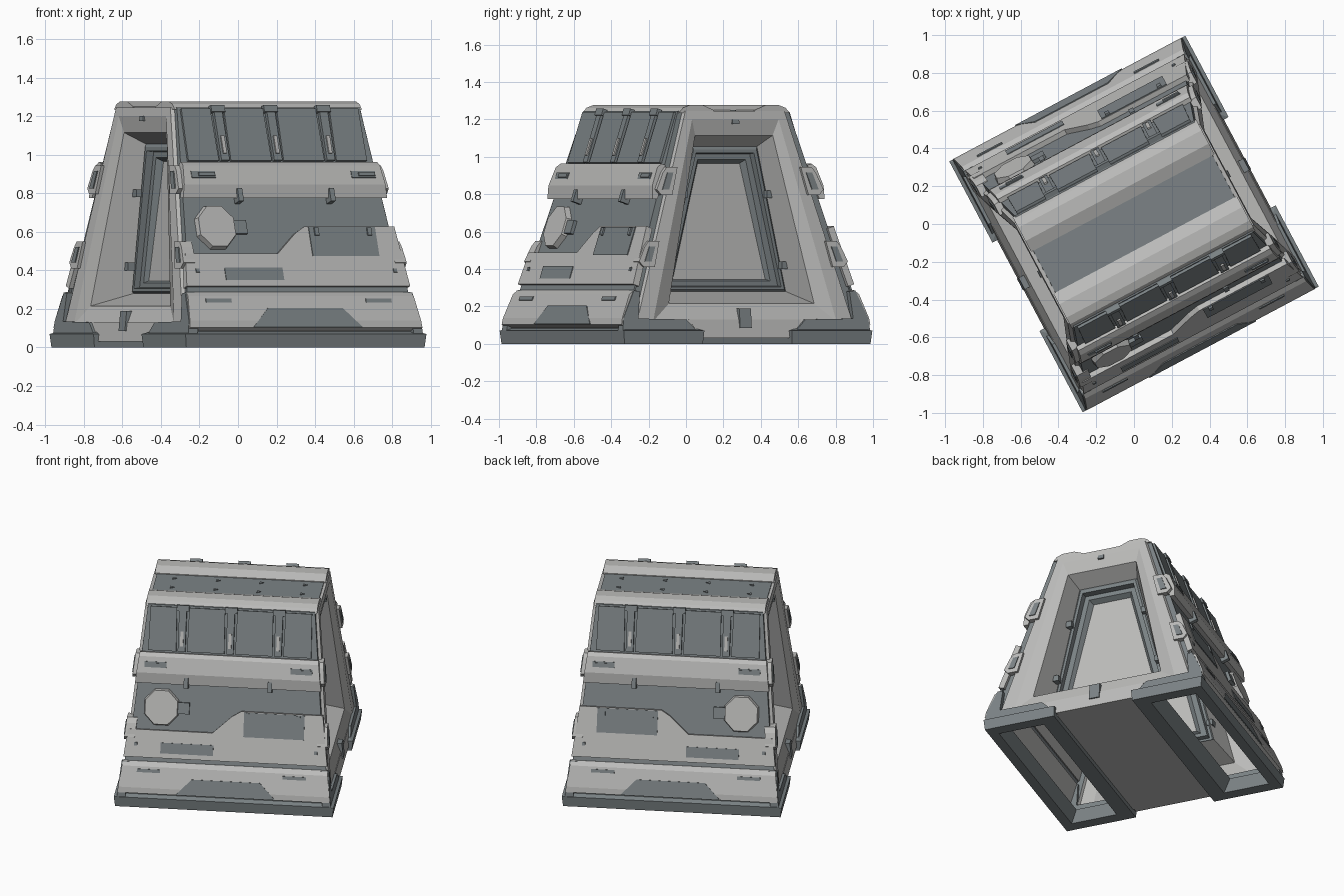
import bpy, bmesh, math
from mathutils import Matrix, Vector

if "Cube" in bpy.data.objects:
    bpy.data.objects.remove(bpy.data.objects["Cube"])

ROT = Matrix.Rotation(math.radians(28), 4, 'Z')


def mat(name, c):
    m = bpy.data.materials.new(name)
    m.diffuse_color = (*c, 1)
    m.use_nodes = True
    m.node_tree.nodes["Principled BSDF"].inputs["Base Color"].default_value = m.diffuse_color
    return m


LIGHT = mat("light_grey", (0.50, 0.50, 0.49))
DARK = mat("slate_grey", (0.20, 0.226, 0.236))


def U(z):                       # half length of the side armour
    return 0.695 - 0.125 * z


def UE(z):                      # half length at the end frames
    return 0.662 - 0.10 * z


def W(z):                       # half width of the leaning sides
    return 0.745 - 0.33 * z


def S(u, z, d=0):               # point on the armoured side, d outward
    return Vector((u, -(W(z) + d * 0.95), z + d * 0.31))


def E(v, z, d=0):               # point on the end face, d outward
    return Vector((UE(z) + d, v, z))


MX, MY = Vector((-1, 1, 1)), Vector((1, -1, 1))
ONE = Vector((1, 1, 1))
SIDES = [ONE, MY]
ENDS = [ONE, MX]
ALL = [ONE, MX, MY, Vector((-1, -1, 1))]


def finish(name, bm, mats):
    bm.transform(ROT)
    me = bpy.data.meshes.new(name)
    bm.to_mesh(me)
    bm.free()
    for m in mats:
        me.materials.append(m)
    ob = bpy.data.objects.new(name, me)
    bpy.context.collection.objects.link(ob)
    return ob


def prism(name, m, A, B, copies=SIDES):
    """Closed solid between two matching outlines, repeated by mirroring."""
    bm = bmesh.new()
    for k in copies:
        a = [bm.verts.new(p * k) for p in A]
        b = [bm.verts.new(p * k) for p in B]
        n = len(a)
        bm.faces.new(a)
        bm.faces.new(b[::-1])
        for i in range(n):
            bm.faces.new((a[i], b[i], b[(i + 1) % n], a[(i + 1) % n]))
    bmesh.ops.recalc_face_normals(bm, faces=bm.faces)
    return finish(name, bm, [m])


def strip(name, m, prof, inset=0.0, copies=SIDES):
    """Section of (height, offset) run along the whole side."""
    prism(name, m, [S(-U(z) + inset, z, d) for z, d in prof],
          [S(U(z) - inset, z, d) for z, d in prof], copies)


def plate(name, m, pts, d0, d1, copies=SIDES):
    """Raised plate on the armoured side from an outline of (u, z)."""
    prism(name, m, [S(u, z, d0) for u, z in pts], [S(u, z, d1) for u, z in pts], copies)


def end_plate(name, m, pts, d0, d1, copies=ALL):
    prism(name, m, [E(v, z, d0) for v, z in pts], [E(v, z, d1) for v, z in pts], copies)


def rect(u0, u1, z0, z1):
    return [(u0, z0), (u1, z0), (u1, z1), (u0, z1)]


# hull skin: two sloped sides and the roof, open underneath
bm = bmesh.new()
sec = [(-W(.05), .05), (-W(.97), .97), (-W(1.245), 1.245), (W(1.245), 1.245), (W(.97), .97), (W(.05), .05)]
rows = [[bm.verts.new((s * UE(z), v, z)) for v, z in sec] for s in (-1, 1)]
for i in range(5):
    bm.faces.new((rows[0][i], rows[1][i], rows[1][i + 1], rows[0][i + 1]))
bm.normal_update()
finish("hull_skin", bm, [DARK])

# end frames with deep stepped recess: (z low, z high, half width low, half width high, u low, u high)
loops = [(.05, 1.245, .73, .335, UE(.05), UE(1.245)), (.055, 1.24, .68, .31, UE(.05), UE(1.24)),
         (.06, 1.245, .67, .30, UE(.06) + .02, UE(1.25) + .02),
         (.12, 1.20, .555, .262, UE(.12) + .02, UE(1.20) + .02),
         (.215, 1.115, .44, .235, .632, .545), (.28, 1.055, .385, .198, .41, .435),
         (.29, 1.04, .37, .19, .425, .445), (.305, 1.02, .35, .175, .425, .445),
         (.31, 1.015, .345, .17, .395, .405), (.335, .985, .30, .145, .395, .405),
         (.345, .965, .28, .127, .375, .37)]
bm = bmesh.new()
for s in (1, -1):
    prev = None
    for i, (z0, z1, h0, h1, a, b) in enumerate(loops):
        cs = [(a, -h0, z0), (a, h0, z0), (b, h1, z1), (b, -h1, z1)]
        cur = [bm.verts.new((s * x, s * y, z)) for x, y, z in cs]
        if prev:
            for j in range(4):
                k = (j + 1) % 4
                f = bm.faces.new((prev[j], prev[k], cur[k], cur[j]))
                f.material_index = 0 if 2 <= i <= 5 else 1
        prev = cur
    bm.faces.new(prev)
bm.normal_update()
finish("end_frames", bm, [LIGHT, DARK])

# foot rings: rectangular frames under each side
bm = bmesh.new()
for s in (1, -1):
    rings = []
    for u, v0, v1, z in [(.70, .27, .745, 0), (.708, .265, .752, .07), (.66, .31, .71, .085),
                         (.60, .42, .64, .085), (.62, .37, .68, 0)]:
        rings.append([bm.verts.new(p) for p in
                      ((-u, s * v0, z), (u, s * v0, z), (u, s * v1, z), (-u, s * v1, z))])
    for i in range(5):
        a, b = rings[i], rings[(i + 1) % 5]
        for j in range(4):
            k = (j + 1) % 4
            bm.faces.new((a[j], a[k], b[k], b[j]))
bmesh.ops.recalc_face_normals(bm, faces=bm.faces)
finish("foot_rings", bm, [DARK])

# floor between the feet, and the sill of each end
fl = [(-.65, -.28), (.65, -.28), (.65, .28), (-.65, .28)]
prism("floor_slab", LIGHT, [Vector((u, v, .03)) for u, v in fl],
      [Vector((u, v, .07)) for u, v in fl], [ONE])
end_plate("threshold", LIGHT, [(-.26, .03), (.26, .03), (.29, .06), (.34, .13), (-.34, .13), (-.29, .06)],
          -.03, .021, ENDS)

# armour along the sides
strip("lower_skirt", LIGHT, [(.085, 0), (.09, .04), (.125, .045), (.255, .036), (.285, .012), (.285, -.01)])
strip("skirt_gap", DARK, [(.28, 0), (.28, .01), (.325, .01), (.325, 0)], .01)
plate("middle_armour", LIGHT, [(-U(.31), .31), (U(.31), .31), (U(.63), .62), (.09, .62),
                               (.03, .585), (-.09, .48), (-U(.48), .48)], -.01, .028)
strip("upper_band", LIGHT, [(.775, 0), (.765, .03), (.83, .05), (.93, .045), (.955, .025), (.955, 0)])

# skirt details
plate("skirt_insert", DARK, [(-.31, .092), (.33, .092), (.23, .19), (-.21, .19)], .03, .046)
for n, u in (("left", -.49), ("right", .45)):
    plate("skirt_slot_" + n, DARK, rect(u - .075, u + .075, .22, .24), .02, .043)

# middle armour details
plate("long_slot", DARK, rect(-.42, -.08, .34, .405), .0, .032)
plate("hatch", DARK, rect(.11, .50, .465, .615), .0, .033)
for u in (.15, .46):
    plate("hatch_hinge", DARK, rect(u - .012, u + .012, .57, .61), .02, .042)
for u in (-.58, .58):
    plate("armour_stud", DARK, rect(u - .01, u + .01, .38, .40), .02, .034)


# eight sided port and its latch
def octo(r):
    return [(-.425 + r * math.cos(math.pi / 4 * (i + .5)), .62 + r * math.sin(math.pi / 4 * (i + .5)))
            for i in range(8)]


prism("port_cap", LIGHT, [S(u, z, 0) for u, z in octo(.12)], [S(u, z, .03) for u, z in octo(.112)])
plate("port_latch", DARK, rect(-.32, -.245, .585, .655), -.01, .02)

# upper band clips and slots
for u in (-.47, .47):
    plate("band_slot", DARK, rect(u - .07, u + .07, .865, .90), .03, .051)
    plate("band_slot_bar", DARK, rect(u - .03, u + .065, .873, .892), .03, .058)
for u in (-.27, .27):
    plate("band_clip", DARK, rect(u - .014, u + .014, .745, .81), 0, .052)

# vent panels and ribs under the roof edge
edges = [-.56, -.31, 0, .31, .56]
for a, b in zip(edges, edges[1:]):
    plate("vent_panel", DARK, [(a + .035, .965), (b - .035, .965), (b - .04, 1.235), (a + .04, 1.235)], 0, .014)
for u in edges[1:4]:
    plate("vent_rib", DARK, rect(u - .024, u + .024, .965, 1.25), 0, .022)
    plate("rib_slot", LIGHT, rect(u - .010, u + .010, 1.0, 1.09), .02, .03)
    plate("rib_cap", DARK, rect(u - .04, u + .04, 1.215, 1.25), 0, .026)

# roof rails beside the sunken open-ended channel
rail = [(-.335, 1.235), (-.31, 1.262), (-.27, 1.276), (-.19, 1.276), (-.125, 1.25), (-.125, 1.235)]
prism("roof_rail", LIGHT, [Vector((-.55, v, z)) for v, z in rail],
      [Vector((.55, v, z)) for v, z in rail])
for u in (-.42, -.14, .14, .42):
    tri = [(u + .018 * math.cos(2.094 * i), -.068 + .018 * math.sin(2.094 * i)) for i in range(3)]
    prism("roof_stud", DARK, [Vector((a, b, 1.24)) for a, b in tri],
          [Vector((a, b, 1.25)) for a, b in tri])

# corner brackets, edge clamps and plates on the ends
end_plate("corner_bracket", DARK, [(.29, .06), (.75, .06), (.74, .14), (.67, .285), (.635, .28),
                                   (.65, .135), (.36, .13)], -.02, .034)
for zc, h in ((.87, .075), (.48, .07)):
    e0, e1 = W(zc - h), W(zc + h)
    end_plate("edge_clamp", LIGHT, [(e0 - .07, zc - h), (e0 - .005, zc - h), (e0 + .022, zc - h + .03),
                                    (e1 + .03, zc + h - .03), (e1 + .005, zc + h), (e1 - .06, zc + h)],
              -.03, .038)
    end_plate("clamp_pad", DARK, [(e0 - .05, zc - h + .03), (e0 - .01, zc - h + .03),
                                  (e1 + .005, zc + h - .03), (e1 - .03, zc + h - .03)], .03, .044)
end_plate("sill_plate", DARK, rect(-.035, .035, .085, .19), -.02, .03, ENDS)
end_plate("top_latch", DARK, rect(-.02, .02, 1.175, 1.2), .01, .026, ENDS)
for z in (.42, .80):
    h = .385 - .241 * (z - .28)
    prism("recess_clip", DARK, [Vector((.42, v, w)) for v, w in rect(h - .02, h + .02, z - .02, z + .02)],
          [Vector((.47, v, w)) for v, w in rect(h - .02, h + .02, z - .02, z + .02)], ALL)
